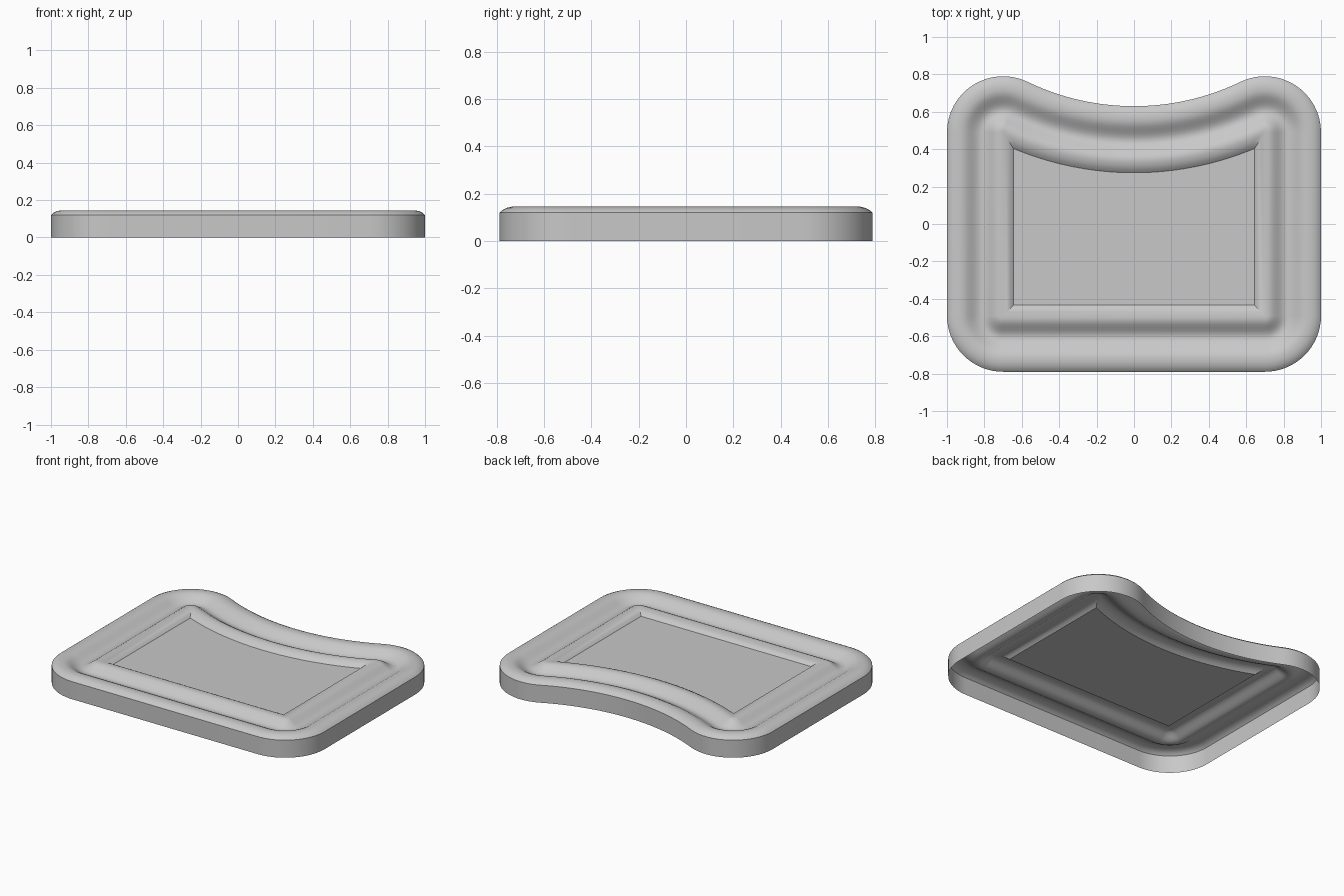
import bpy, bmesh, math

if "Cube" in bpy.data.objects:
    bpy.data.objects.remove(bpy.data.objects["Cube"])

# Overall plan dimensions
HX, CX, CY, RAD = 1.0, 0.70, 0.49, 0.30      # half width, corner centres, corner radius
DIP = 0.63                                   # back edge at the middle of the scoop
k = CY - DIP
R = (CX**2 + k**2 - RAD**2) / (2 * (RAD + k))  # scoop radius, tangent to the corners
SY = DIP + R                                 # scoop centre
TAN = math.atan2(SY - CY, -CX)               # where corner meets scoop
N_CORNER, N_SCOOP = 16, 40


def outline(d):
    """Right half, then mirrored left half, of the plan outline inset by d."""
    r = max(RAD - d, 0.0)
    cx = min(CX, HX - d)                     # corners become mitres past the radius
    pts = []
    for i in range(N_CORNER + 1):            # front right corner
        a = -math.pi / 2 + math.pi / 2 * i / N_CORNER
        pts.append((cx + r * math.cos(a), -cx + CX - CY + r * math.sin(a)))
    rs = R + d
    cy = CY if d <= RAD else SY - math.sqrt(rs**2 - cx**2)
    for i in range(N_CORNER + 1):            # back right corner
        a = TAN * i / N_CORNER
        pts.append((cx + r * math.cos(a), cy + r * math.sin(a)))
    half = math.asin(min(pts[-1][0] / rs, 1))
    for i in range(1, N_SCOOP // 2 + 1):     # scooped back edge to the middle
        a = half * (1 - 2 * i / N_SCOOP)
        pts.append((rs * math.sin(a), SY - rs * math.cos(a)))
    left = [(-x, y) for x, y in reversed(pts[:-1])]
    return pts + left


def wave(d0, z0, d1, z1, n=6):
    """Smooth S-shaped step between two heights of the section."""
    return [(d0 + (d1 - d0) * i / n,
             z0 + (z1 - z0) * (1 - math.cos(math.pi * i / n)) / 2)
            for i in range(1, n + 1)]


# Section from the bottom of the wall inward: wall, rim, groove, ridge, panel
section = [(0, 0), (0, 0.12), (0.012, 0.131), (0.03, 0.14), (0.052, 0.145), (0.075, 0.145)]
section += wave(0.075, 0.145, 0.185, 0.1)
section += wave(0.185, 0.1, 0.285, 0.145)
section += [(0.30, 0.144), (0.32, 0.139), (0.34, 0.129), (0.356, 0.115)]

bm = bmesh.new()
rings = [[bm.verts.new((x, y, z)) for x, y in outline(d)] for d, z in section]
for lo, hi in zip(rings, rings[1:]):
    for i in range(len(lo)):
        j = (i + 1) % len(lo)
        bm.faces.new((lo[i], lo[j], hi[j], hi[i]))
# Flat centre panel; the underside stays open
bm.faces.new(rings[-1])
bmesh.ops.remove_doubles(bm, verts=bm.verts, dist=0.0002)
bmesh.ops.triangulate(bm, faces=[f for f in bm.faces if len(f.verts) > 4])

mesh = bpy.data.meshes.new("tray_shell")
bm.to_mesh(mesh)
bm.free()
tray = bpy.data.objects.new("tray_shell", mesh)
bpy.context.collection.objects.link(tray)

grey = bpy.data.materials.new("light_grey")
grey.diffuse_color = (0.58, 0.58, 0.58, 1)
grey.use_nodes = True
grey.node_tree.nodes["Principled BSDF"].inputs["Base Color"].default_value = grey.diffuse_color
mesh.materials.append(grey)

bpy.context.view_layer.objects.active = tray
tray.select_set(True)
bpy.ops.object.shade_smooth_by_angle(angle=math.radians(30))
